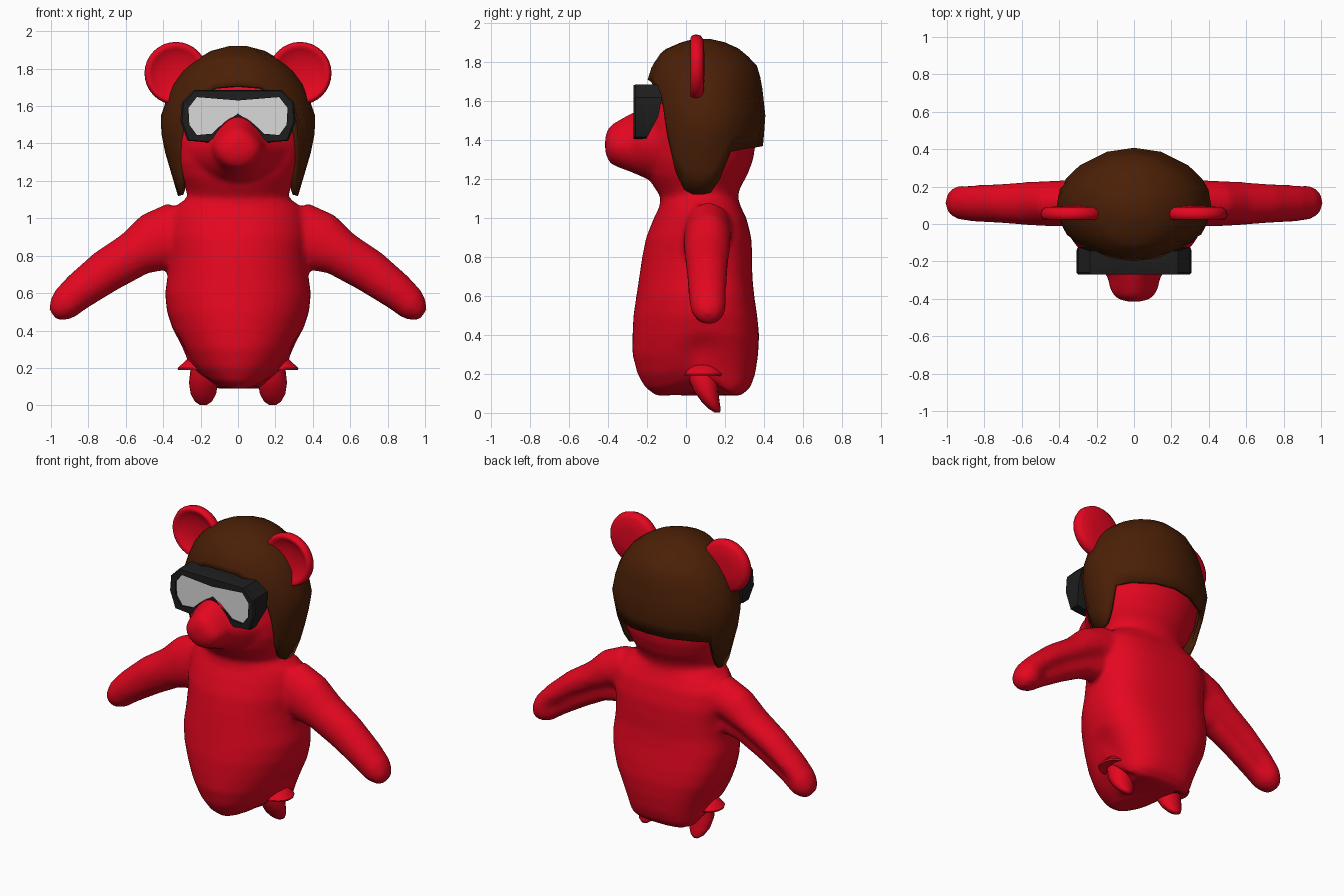
import bpy, bmesh
from math import sin, cos, radians, pi, exp, atan2

cube = bpy.data.objects.get("Cube")
if cube:
    bpy.data.objects.remove(cube)


def material(name, r, g, b):
    m = bpy.data.materials.new(name)
    m.use_nodes = True
    m.diffuse_color = (r, g, b, 1)
    node = next(n for n in m.node_tree.nodes if n.type == "BSDF_PRINCIPLED")
    node.inputs["Base Color"].default_value = (r, g, b, 1)
    node.inputs["Roughness"].default_value = 0.7
    return m


red = material("red fur", 0.78, 0.002, 0.014)
brown = material("brown leather", 0.07, 0.014, 0.002)
black = material("black rubber", 0.013, 0.013, 0.013)
grey = material("grey lens", 0.7, 0.7, 0.7)


def loft(bm, rings, cap_start=True, cap_end=True):
    """Join equal-sized rings of points with quads; returns the end cap."""
    rows = [[bm.verts.new(p) for p in ring] for ring in rings]
    n = len(rows[0])
    for a, b in zip(rows, rows[1:]):
        for i in range(n):
            j = (i + 1) % n
            bm.faces.new((a[i], a[j], b[j], b[i]))
    if cap_start:
        bm.faces.new(rows[0][::-1])
    return bm.faces.new(rows[-1]) if cap_end else None


def finish(bm, name, mats, angle=180):
    bmesh.ops.recalc_face_normals(bm, faces=bm.faces)
    me = bpy.data.meshes.new(name)
    bm.to_mesh(me)
    bm.free()
    for m in mats:
        me.materials.append(m)
    for p in me.polygons:
        p.use_smooth = True
    if angle < 180:
        me.set_sharp_from_angle(angle=radians(angle))
    ob = bpy.data.objects.new(name, me)
    bpy.context.scene.collection.objects.link(ob)
    return ob


def circle(n):
    return [(cos(2 * pi * i / n), sin(2 * pi * i / n)) for i in range(n)]


def lerp_table(table, t):
    """Linear lookup in rows of (key, values...) sorted by key."""
    if t <= table[0][0]:
        return table[0][1:]
    for a, b in zip(table, table[1:]):
        if t <= b[0]:
            f = (t - a[0]) / (b[0] - a[0])
            return [u + (v - u) * f for u, v in zip(a[1:], b[1:])]
    return table[-1][1:]


# Torso and head: height, half width, front y, back y
trunk = [(.085, .09, -.15, .28), (.13, .18, -.21, .33), (.2, .25, -.25, .355),
         (.3, .305, -.275, .37), (.4, .35, -.275, .375), (.5, .38, -.27, .365),
         (.6, .39, -.255, .35), (.7, .375, -.24, .34), (.8, .37, -.225, .34),
         (.9, .38, -.205, .335), (1.0, .37, -.165, .31), (1.06, .34, -.135, .28),
         (1.11, .27, -.13, .265), (1.16, .28, -.165, .28), (1.22, .315, -.2, .315),
         (1.3, .345, -.22, .345), (1.4, .36, -.22, .36), (1.5, .365, -.2, .37),
         (1.6, .35, -.17, .365), (1.7, .3, -.14, .33), (1.8, .2, -.06, .25)]
bm = bmesh.new()
rings = []
for z, w, f, b in trunk:
    ring = []
    low = max(0, min(1, (.5 - z) / .3))
    torso = max(0, min(1, (1.12 - z) / .1))
    mid = f + (b - f) * (.5 + .09 * torso)           # widest towards the back
    for c, s in circle(48):
        k = 1
        if s > 0:                                     # squarer back
            k += torso * ((abs(c) ** 2.7 + s ** 2.7) ** (-1 / 2.7) - 1)
        y = mid + k * s * (b - mid if s > 0 else mid - f)
        hip = low * exp(-((y - .08) / .1) ** 2)       # arch above each foot
        wide = w + max(0, .27 - w) * max(0, s) ** .5  # rump wider than belly
        wide += max(0, .3 - wide) * .8 * hip
        ring.append((c * k * wide, y, z + .11 * hip * low))
    rings.append(ring)
loft(bm, rings)

# Snout: y, half width, bottom z, top z; narrower along the bridge
snout = [(.05, .3, 1.2, 1.62), (-.12, .27, 1.17, 1.6), (-.2, .21, 1.2, 1.57),
         (-.28, .145, 1.235, 1.54), (-.35, .128, 1.26, 1.5),
         (-.39, .105, 1.28, 1.475), (-.415, .05, 1.33, 1.43)]
loft(bm, [[(c * w * (1 - .35 * max(0, s)), y, (lo + hi) / 2 + s * (hi - lo) / 2)
           for c, s in circle(28)] for y, w, lo, hi in snout])

# Arms, hollowed along the back: centre x, centre z, thickness, half depth
arm = [(.27, .94, .175, .125), (.42, .875, .172, .128), (.55, .81, .126, .122),
       (.7, .72, .117, .11), (.85, .61, .1, .102), (.93, .54, .088, .092),
       (.97, .505, .063, .07), (.99, .485, .032, .04)]
for side in (1, -1):
    rings = []
    for x, z, t, d in arm:
        ring = []
        for c, s in circle(32):
            k = 1
            if .4 < x < .9:
                k -= .35 * exp(-((atan2(s, c) + .4) / .5) ** 2)
            v = k * s * t
            ring.append((side * (x + .57 * v), .115 + k * c * d, z + .82 * v))
        rings.append(ring)
    loft(bm, rings)

# Fuse torso, snout and arms into one soft skin
body = finish(bm, "body", [red])
fuse = body.modifiers.new("fuse", "REMESH")
fuse.mode = "VOXEL"
fuse.voxel_size = .016
fuse.use_smooth_shade = True
soft = body.modifiers.new("soften", "SMOOTH")
soft.factor = .5
soft.iterations = 8

# Ears, feet and cuffs
ear_profile = [(.03, .058), (.09, .052), (.13, .034), (.148, .022), (.16, .028),
               (.168, .05), (.162, .075), (.14, .09), (.06, .095)]
foot_rings = [(.27, .085, .05, .07), (.2, .085, .068, .08), (.12, .1, .077, .065),
              (.06, .125, .068, .047), (.02, .148, .045, .03), (.003, .16, .02, .015)]
cuff_rings = [(.25, .205, .065), (.22, .215, .085), (.2, .225, .098), (.19, .225, .095),
              (.2, .215, .06)]
for side, label in ((1, "left"), (-1, "right")):
    bm = bmesh.new()
    loft(bm, [[(side * .332 + c * r, y, 1.775 + s * r) for c, s in circle(32)]
              for r, y in ear_profile])
    finish(bm, label + "_ear", [red])
    bm = bmesh.new()
    loft(bm, [[(side * .185 + c * rx, y + s * ry, z) for c, s in circle(20)]
              for z, y, rx, ry in foot_rings])
    finish(bm, label + "_foot", [red])
    bm = bmesh.new()
    loft(bm, [[(side * x + c * r, .09 + s * r, z) for c, s in circle(20)]
              for z, x, r in cuff_rings])
    finish(bm, label + "_cuff", [red], 50)

# Flying cap: rim height by angle from the front, then shell size by height
rim = [(0, 1.71), (20, 1.7), (33, 1.655), (44, 1.58), (51, 1.42), (60, 1.24),
       (70, 1.145), (80, 1.12), (90, 1.12), (98, 1.13), (107, 1.2), (118, 1.34),
       (135, 1.355), (160, 1.365), (180, 1.37)]
shell = [(1.1, .315, -.2, .37), (1.2, .345, -.2, .38), (1.37, .395, -.21, .395),
         (1.52, .422, -.215, .408), (1.7, .36, -.2, .388), (1.78, .305, -.175, .365),
         (1.86, .21, -.12, .29), (1.9, .135, -.03, .21), (1.92, .05, .04, .12)]
angles = [a for a, _ in rim] + [360 - a for a, _ in rim[-2:0:-1]]
bm = bmesh.new()
rings = []
for k in range(11):
    ring = []
    for a in angles:
        low = lerp_table(rim, min(a, 360 - a))[0]
        z = 1.92 - (1.92 - low) * (k / 10) ** 1.5
        w, f, b = lerp_table(shell, z)
        r = 1 - .02 * sin(radians(2 * a)) ** 2
        ring.append((r * w * sin(radians(a)),
                     (f + b) / 2 - r * cos(radians(a)) * (b - f) / 2, z))
    rings.append(ring)
loft(bm, rings, cap_end=False)
cap = finish(bm, "flying_cap", [brown], 60)
thick = cap.modifiers.new("thickness", "SOLIDIFY")
thick.thickness = .025
thick.offset = -1

# Goggles: half outlines of frame and lens, mirrored, lofted front to back
outer = [(0, 1.685), (.235, 1.685), (.3, 1.62), (.308, 1.52), (.27, 1.415), (.16, 1.405),
         (.11, 1.45), (0, 1.53)]
inner = [(0, 1.63), (.22, 1.648), (.265, 1.59), (.26, 1.5), (.22, 1.445), (.14, 1.452),
         (.1, 1.49), (0, 1.56)]


def whole(half):
    return half + [(-x, z) for x, z in half[-2:0:-1]]


bm = bmesh.new()
lens = loft(bm, [[(x, -.12 - abs(z - 1.6) ** 1.5, z) for x, z in whole(outer)],
                 [(x, -.26, z) for x, z in whole(outer)],
                 [(x * .97, -.27, 1.55 + (z - 1.55) * .97) for x, z in whole(outer)],
                 [(x, -.27, z) for x, z in whole(inner)],
                 [(x, -.258, z) for x, z in whole(inner)]])
lens.material_index = 1
finish(bm, "goggles", [black, grey], 25)
